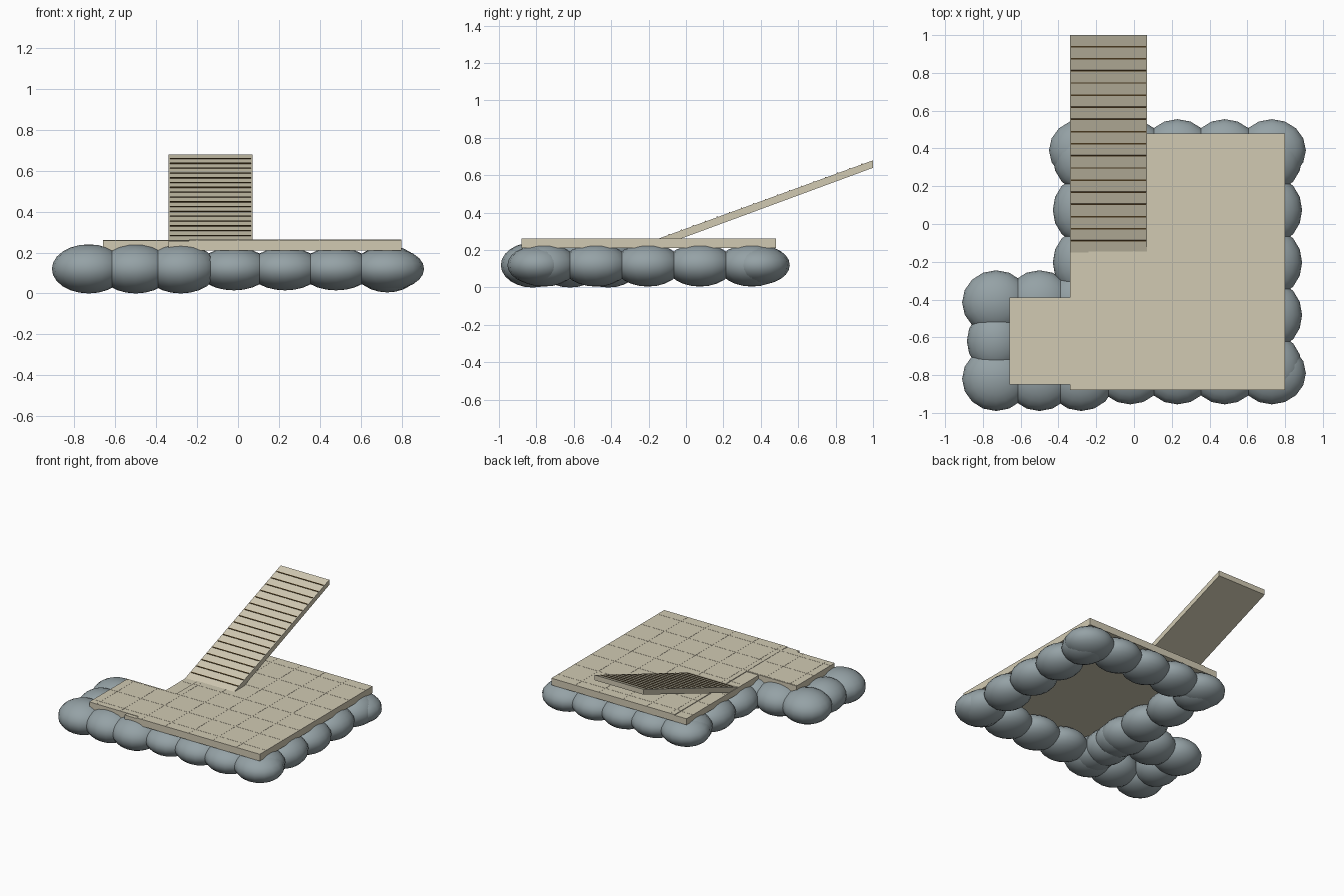
import bpy, bmesh, math
from mathutils import Matrix

cube = bpy.data.objects.get("Cube")
if cube:
    bpy.data.objects.remove(cube, do_unlink=True)


def material(name, rgb):
    m = bpy.data.materials.new(name)
    m.use_nodes = True
    m.diffuse_color = (*rgb, 1)
    bsdf = next(n for n in m.node_tree.nodes if n.type == 'BSDF_PRINCIPLED')
    bsdf.inputs["Base Color"].default_value = (*rgb, 1)
    bsdf.inputs["Roughness"].default_value = 0.8
    return m


DECK = material("pale beige", (0.64, 0.59, 0.45))
FLOAT = material("blue grey", (0.30, 0.36, 0.38))
CLEAT = material("dark brown", (0.10, 0.06, 0.02))


def finish(name, bm, mat):
    bmesh.ops.recalc_face_normals(bm, faces=bm.faces)
    me = bpy.data.meshes.new(name)
    bm.to_mesh(me)
    bm.free()
    me.materials.append(mat)
    ob = bpy.data.objects.new(name, me)
    bpy.context.collection.objects.link(ob)
    return ob


def add_box(bm, x0, x1, y0, y1, z0, z1):
    mid = Matrix.Translation(((x0 + x1) / 2, (y0 + y1) / 2, (z0 + z1) / 2))
    size = Matrix.Diagonal((x1 - x0, y1 - y0, z1 - z0, 1))
    bmesh.ops.create_cube(bm, size=1, matrix=mid @ size)


def deck(name, x0, x1, y0, y1, top):
    bm = bmesh.new()
    add_box(bm, x0, x1, y0, y1, 0.21, top)
    finish(name, bm, DECK)
    # low panel seams across the deck surface
    bm = bmesh.new()
    step, half, rise = 0.2, 0.002, 0.001
    for i in range(-5, 6):
        c = i * step
        if x0 + half < c < x1 - half:
            add_box(bm, c - half, c + half, y0, y1, top - rise, top + rise)
        if y0 + half < c < y1 - half:
            add_box(bm, x0, x1, c - half, c + half, top - rise, top + rise)
    finish(name + "_seams", bm, DECK)


def floats(name, centres, radii):
    bm = bmesh.new()
    for x, y in centres:
        m = Matrix.Translation((x, y, 0.12)) @ Matrix.Diagonal((*radii, 1))
        bmesh.ops.create_uvsphere(bm, u_segments=16, v_segments=12, radius=1, matrix=m)
    ob = finish(name, bm, FLOAT)
    for p in ob.data.polygons:
        p.use_smooth = True


# Decks
deck("main_deck", -0.24, 0.80, -0.88, 0.48, 0.262)
deck("side_board", -0.34, -0.24, -0.88, 0.48, 0.257)
deck("landing_deck", -0.66, -0.24, -0.85, -0.39, 0.260)

# Main ring of floats: rows along x, columns along y
row_x = [-0.27 + 0.25 * i for i in range(5)]
col_y = [-0.76 + 0.278 * i for i in range(5)]
floats("front_floats", [(x, -0.79) for x in row_x], (0.18, 0.165, 0.105))
floats("back_floats", [(x, 0.39) for x in row_x], (0.18, 0.165, 0.105))
floats("left_floats", [(0.73, y) for y in col_y], (0.16, 0.18, 0.115))
floats("right_floats", [(-0.27, y) for y in col_y], (0.16, 0.18, 0.115))

# Landing floats
land_x = (-0.73, -0.5, -0.28)
for label, y in (("front", -0.82), ("back", -0.415)):
    floats("landing_%s_floats" % label, [(x, y) for x in land_x], (0.18, 0.17, 0.12))
floats("landing_middle_floats", [(x, -0.62) for x in (-0.73, -0.28)], (0.155, 0.17, 0.12))

# Sloping ramp, cut level at the foot and plumb at the head
RX0, RX1 = -0.34, 0.07
profile = [(-0.15, 0.26), (1, 0.68), (1, 0.64), (-0.03, 0.26)]
bm = bmesh.new()
face = bm.faces.new([bm.verts.new((RX0, y, z)) for y, z in profile])
ext = bmesh.ops.extrude_face_region(bm, geom=[face])
moved = [g for g in ext["geom"] if isinstance(g, bmesh.types.BMVert)]
bmesh.ops.translate(bm, verts=moved, vec=(RX1 - RX0, 0, 0))
finish("ramp", bm, DECK)

# Cross cleats on the ramp
slope = 0.42 / 1.15
bm = bmesh.new()
for i in range(17):
    y = 0.94 - 0.0643 * i
    z = 0.26 + (y + 0.15) * slope
    m = (Matrix.Translation(((RX0 + RX1) / 2, y, z))
         @ Matrix.Rotation(math.atan(slope), 4, 'X')
         @ Matrix.Diagonal((0.395, 0.007, 0.007, 1)))
    bmesh.ops.create_cube(bm, size=1, matrix=m)
finish("ramp_cleats", bm, CLEAT)
